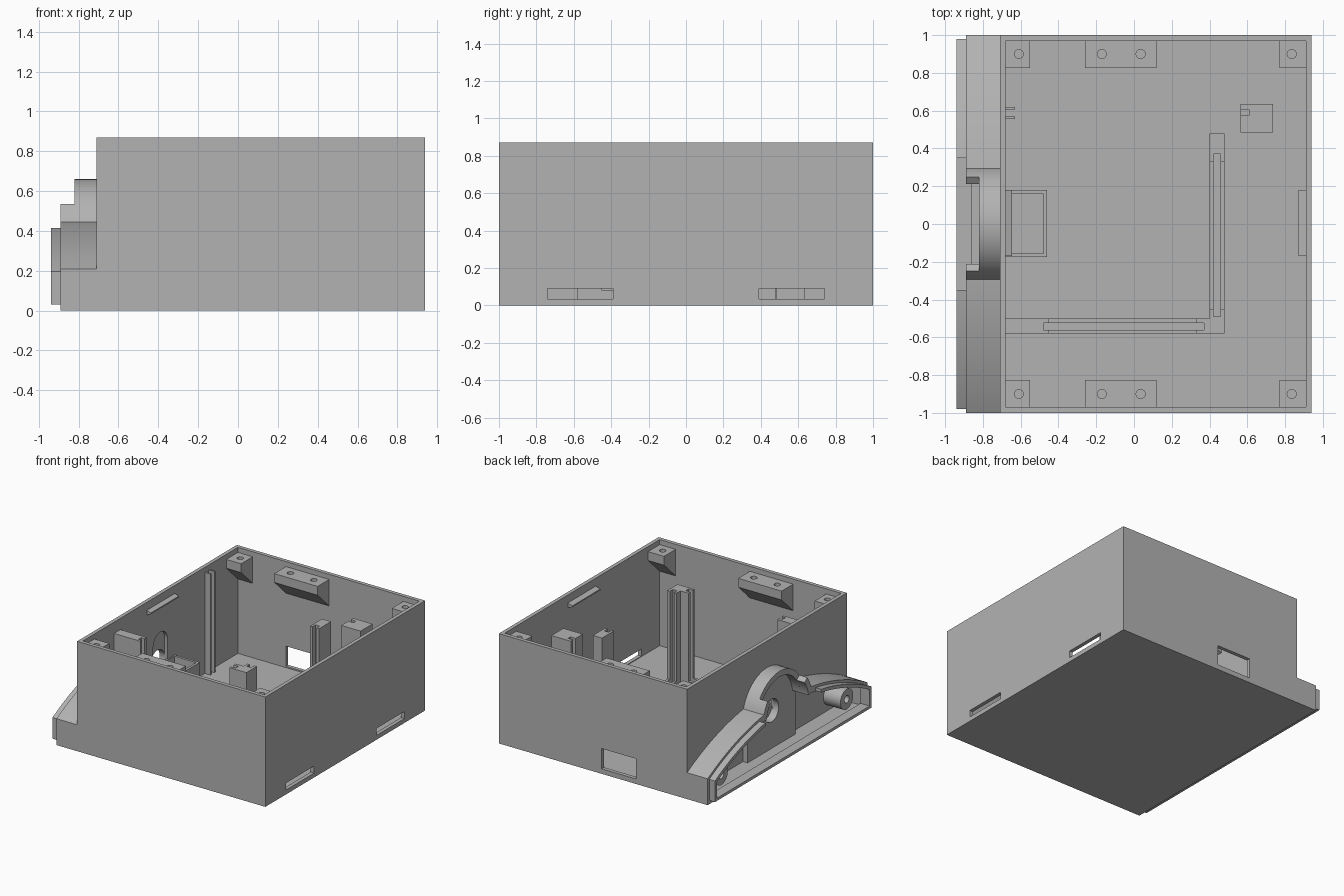
import bpy, bmesh
from math import sin, cos, pi, sqrt, radians
from mathutils import Vector

old = bpy.data.objects.get("Cube")
if old:
    bpy.data.objects.remove(old, do_unlink=True)

grey = bpy.data.materials.new("plain grey")
grey.use_nodes = True
COLOUR = (0.45, 0.45, 0.45, 1)
grey.diffuse_color = COLOUR
grey.node_tree.nodes["Principled BSDF"].inputs["Base Color"].default_value = COLOUR


def prism(name, pts, axis, a, b):
    """Extrude a 2D outline along an axis from a to b."""
    place = {"x": lambda p: (a, p[0], p[1]),
             "y": lambda p: (p[0], a, p[1]),
             "z": lambda p: (p[0], p[1], a)}[axis]
    bm = bmesh.new()
    face = bm.faces.new([bm.verts.new(place(p)) for p in pts])
    out = bmesh.ops.extrude_face_region(bm, geom=[face])
    step = Vector([b - a if axis == k else 0 for k in "xyz"])
    bmesh.ops.translate(bm, vec=step,
                        verts=[v for v in out["geom"] if isinstance(v, bmesh.types.BMVert)])
    bmesh.ops.recalc_face_normals(bm, faces=bm.faces)
    mesh = bpy.data.meshes.new(name)
    bm.to_mesh(mesh)
    bm.free()
    mesh.materials.append(grey)
    ob = bpy.data.objects.new(name, mesh)
    bpy.context.collection.objects.link(ob)
    return ob


def box(name, x, y, z):
    return prism(name, [(x[0], y[0]), (x[1], y[0]), (x[1], y[1]), (x[0], y[1])], "z", *z)


def circle(u, v, r, start=0, end=2 * pi, n=32):
    closed = end - start > 6.28
    count = n if closed else n + 1
    return [(u + r * cos(start + (end - start) * i / n),
             v + r * sin(start + (end - start) * i / n)) for i in range(count)]


def activate(ob):
    bpy.ops.object.select_all(action="DESELECT")
    ob.select_set(True)
    bpy.context.view_layer.objects.active = ob


def cut(ob, *cutters):
    activate(ob)
    for c in cutters:
        mod = ob.modifiers.new("cut", "BOOLEAN")
        mod.operation = "DIFFERENCE"
        mod.solver = "EXACT"
        mod.object = c
        bpy.ops.object.modifier_apply(modifier=mod.name)
        bpy.data.objects.remove(c, do_unlink=True)


def smooth(ob):
    activate(ob)
    bpy.ops.object.shade_smooth_by_angle(angle=radians(30))


TOP, FLOOR = 0.87, 0.03
HUB_Z, HUB_R = 0.35, 0.31

# Open box with cable slots, rear port and hub opening
shell = box("case_shell", (-0.71, 0.94), (-1, 1), (0, TOP))
cut(shell,
    box("cavity", (-0.68, 0.91), (-0.97, 0.97), (FLOOR, 1)),
    box("slot_a", (0.85, 1), (-0.74, -0.39), (0.035, 0.09)),
    box("slot_b", (0.85, 1), (0.39, 0.74), (0.035, 0.09)),
    box("rear_port", (-0.26, 0.04), (0.9, 1.1), (0.04, 0.2)),
    prism("hub_slot", [(-0.09, 0.3), (0.09, 0.3)] + circle(0, 0.48, 0.09, 0, pi, 16),
          "x", -0.8, -0.6))

# Screw lugs under the rim, sloping back into the walls
lugs = [("left_lug", 0.77, 0.92, [0.835]), ("middle_lug", -0.26, 0.12, [-0.17, 0.035]),
        ("right_lug", -0.69, -0.55, [-0.61])]
for side, s in (("back", 1), ("front", -1)):
    for name, x0, x1, holes in lugs:
        outline = [(s * 0.98, 0.83), (s * 0.825, 0.83), (s * 0.825, 0.76), (s * 0.98, 0.61)]
        lug = prism(f"{side}_{name}", outline, "x", x0, x1)
        cut(lug, *[prism("screw_hole", circle(hx, s * 0.9, 0.024, n=16), "z", 0.74, 0.9)
                   for hx in holes])
        smooth(lug)

# Snap ledges for the cover
for name, wall, tip in (("left_ledge", 0.92, 0.87), ("right_ledge", -0.69, -0.645)):
    prism(name, [(wall, 0.81), (tip, 0.795), (tip, 0.785), (wall, 0.765)], "y", -0.17, 0.18)

# Board guides: low grooved rails with tall grooved end posts
POST = 0.78


def x_groove():
    return box("groove", (-0.48, 0.37), (-0.56, -0.525), (0.05, 1))


def y_groove():
    return box("groove", (0.42, 0.457), (-0.49, 0.37), (0.05, 1))


for name, x, z in (("front_rail", (-0.46, 0.35), 0.08),
                   ("front_rail_right_post", (-0.69, -0.45), POST)):
    cut(box(name, x, (-0.58, -0.5), (0.02, z)), x_groove())
for name, y, z in (("side_rail", (-0.47, 0.35), 0.08),
                   ("side_rail_back_post", (0.33, 0.48), POST)):
    cut(box(name, (0.4, 0.48), y, (0.02, z)), y_groove())
corner = prism("corner_post", [(0.33, -0.58), (0.48, -0.58), (0.48, -0.45),
                               (0.4, -0.45), (0.4, -0.5), (0.33, -0.5)], "z", 0.02, POST)
cut(corner, x_groove(), y_groove())

# Notched pillar, wall ribs and small tray
pillar = box("notched_pillar", (0.565, 0.735), (0.485, 0.635), (0.02, 0.77))
cut(pillar, box("notch", (0.5, 0.61), (0.575, 0.605), (0.05, 1)))
for name, y in (("front_rib", 0.555), ("back_rib", 0.605)):
    box(name, (-0.69, -0.63), (y, y + 0.015), (0.02, 0.83))
tray = box("tray", (-0.69, -0.46), (-0.175, 0.18), (0.02, 0.32))
cut(tray, box("tray_cavity", (-0.67, -0.48), (-0.155, 0.16), (0.05, 1)))

# Side bay: floor, end walls, curved canopy and cover lip
ARC_Z, ARC_R = -1.61, 2.076


def arc(s, y0, y1, r, n=20):
    ys = [y0 + (y1 - y0) * i / n for i in range(n + 1)]
    return [(s * y, ARC_Z + sqrt(r * r - y * y)) for y in ys]


box("bay_floor", (-0.89, -0.7), (-1, 1), (0, FLOOR))
box("lip_bottom", (-0.94, -0.86), (-0.98, 0.98), (FLOOR, 0.052))
for side, s in (("back", 1), ("front", -1)):
    box(side + "_bay_wall", (-0.89, -0.7), sorted((s * 0.97, s)), (0, 0.2))
    smooth(prism(side + "_canopy", arc(s, 0.285, 1, ARC_R) + arc(s, 1, 0.285, ARC_R - 0.05),
                 "x", -0.89, -0.7))
    smooth(prism(side + "_lip", arc(s, 0.35, 0.98, ARC_R - 0.02)
                 + arc(s, 0.98, 0.35, ARC_R - 0.045), "x", -0.94, -0.86))
    box(side + "_lip_end", (-0.94, -0.86), sorted((s * 0.955, s * 0.98)), (FLOOR, 0.195))
    # Screw boss
    boss = prism(side + "_boss", circle(s * 0.785, 0.15, 0.08), "x", -0.86, -0.7)
    cut(boss, prism("boss_hole", circle(s * 0.785, 0.15, 0.03, n=16), "x", -0.9, -0.75))
    smooth(boss)

# Arched hub plate with shaft hole
plate = prism("hub_plate", [(-0.3, 0.02), (0.3, 0.02)] + circle(0, HUB_Z, 0.3, 0, pi),
              "x", -0.75, -0.705)
cut(plate, prism("shaft_hole", circle(0, 0.33, 0.09), "x", -0.8, -0.6))
smooth(plate)
cut(shell, prism("shaft_hole", circle(0, 0.33, 0.09), "x", -0.8, -0.6))
smooth(shell)

# Hood ring over the hub, stepped back at its top
START, STEP = 0.15, 0.64


def ring(name, a0, a1, x0, x1):
    smooth(prism(name, circle(0, HUB_Z, HUB_R, a0, a1)
                 + circle(0, HUB_Z, HUB_R - 0.045, a0, a1)[::-1], "x", x0, x1))


ring("hub_hood", START, pi - START, -0.82, -0.7)
ring("back_hood_step", START, STEP, -0.89, -0.81)
ring("front_hood_step", pi - STEP, pi - START, -0.89, -0.81)
